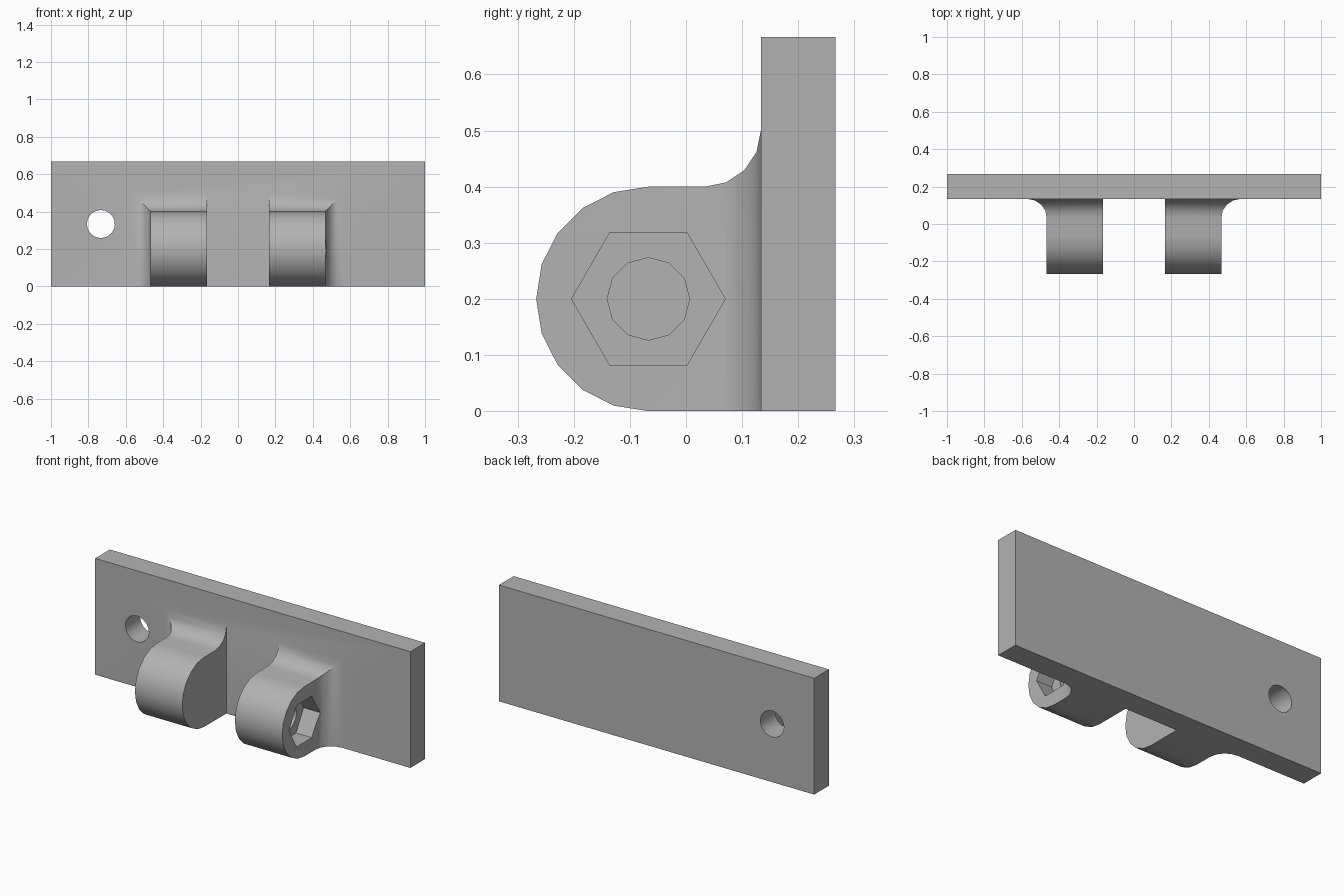
import bpy, bmesh, math
from mathutils import Matrix

if "Cube" in bpy.data.objects:
    bpy.data.objects.remove(bpy.data.objects["Cube"])

grey = bpy.data.materials.new("plain grey")
grey.diffuse_color = (0.45, 0.45, 0.45, 1)
grey.use_nodes = True
grey.node_tree.nodes["Principled BSDF"].inputs["Base Color"].default_value = grey.diffuse_color


def finish(name, bm):
    bmesh.ops.recalc_face_normals(bm, faces=bm.faces)
    mesh = bpy.data.meshes.new(name)
    bm.to_mesh(mesh)
    bm.free()
    mesh.materials.append(grey)
    ob = bpy.data.objects.new(name, mesh)
    bpy.context.collection.objects.link(ob)
    return ob


def box(name, x0, x1, y0, y1, z0, z1):
    bm = bmesh.new()
    bmesh.ops.create_cube(bm, size=1)
    for v in bm.verts:
        v.co = ((x0, x1)[v.co.x > 0], (y0, y1)[v.co.y > 0], (z0, z1)[v.co.z > 0])
    return finish(name, bm)


def prism(name, sides, radius, depth, axis, centre):
    """Regular prism along x or y, with a corner pointing sideways."""
    bm = bmesh.new()
    bmesh.ops.create_cone(bm, cap_ends=True, segments=sides, radius1=radius,
                          radius2=radius, depth=depth)
    bm.verts.ensure_lookup_table()
    # first corner lies along local x
    angle = math.atan2(bm.verts[0].co.y, bm.verts[0].co.x)
    turn = Matrix.Rotation(math.pi / 2, 4, 'X')
    if axis == 'X':
        turn = Matrix.Rotation(math.pi / 2, 4, 'Z') @ turn
    bm.transform(Matrix.Translation(centre) @ turn @ Matrix.Rotation(-angle, 4, 'Z'))
    return finish(name, bm)


def combine(target, tool, operation):
    mod = target.modifiers.new(operation, 'BOOLEAN')
    mod.object, mod.operation, mod.solver = tool, operation, 'EXACT'
    bpy.context.view_layer.objects.active = target
    bpy.ops.object.modifier_apply(modifier=mod.name)
    bpy.data.objects.remove(tool)


def lug(side):
    """Rounded lug with flared root: rectangles lofted along y."""
    inner, outer, mid, r, f = 0.167, 0.467, 0.2, 0.2, 0.1
    # (y, low z, high z, outward flare)
    rows = []
    for i in range(6):
        a = math.radians(18 * i)
        rows.append((-0.067 - r * math.cos(a), mid - r * math.sin(a),
                     mid + r * math.sin(a), 0))
    for i in range(5):
        a = math.radians(22.5 * i)
        o = f * (1 - math.cos(a))
        rows.append((0.0333 + f * math.sin(a), 0, 0.4 + o, o))
    rows.append((0.18, 0, 0.5, f))
    bm = bmesh.new()
    rings = [[bm.verts.new((side * x, y, z)) for x, z in
              ((inner, lo), (outer + o, lo), (outer + o, hi), (inner, hi))]
             for y, lo, hi, o in rows]
    for a, b in zip(rings, rings[1:]):
        for k in range(4):
            n = (k + 1) % 4
            bm.faces.new((a[k], a[n], b[n], b[k]))
    bm.faces.new(rings[-1])
    bmesh.ops.remove_doubles(bm, verts=bm.verts, dist=1e-5)
    bmesh.ops.dissolve_limit(bm, angle_limit=math.radians(1),
                             verts=bm.verts, edges=bm.edges)
    return finish("lug", bm)


# Mounting plate with two lugs
bracket = box("hinge_bracket", -1, 1, 0.1333, 0.2667, 0, 0.6667)
for s in (-1, 1):
    combine(bracket, lug(s), 'UNION')

# Screw holes, pivot holes and hexagonal nut pockets
for s in (-1, 1):
    combine(bracket, prism("screw_hole", 24, 0.0745, 0.4, 'Y', (s * 0.7333, 0.2, 0.3333)), 'DIFFERENCE')
    combine(bracket, prism("pivot_hole", 12, 0.0735, 0.5, 'X', (s * 0.317, -0.067, 0.2)), 'DIFFERENCE')
    combine(bracket, prism("nut_pocket", 6, 0.137, 0.2, 'X', (s * 0.467, -0.067, 0.2)), 'DIFFERENCE')

# Smooth curved areas, keep corners crisp
bpy.ops.object.select_all(action='DESELECT')
bracket.select_set(True)
bpy.context.view_layer.objects.active = bracket
bpy.ops.object.shade_smooth_by_angle(angle=math.radians(32))
